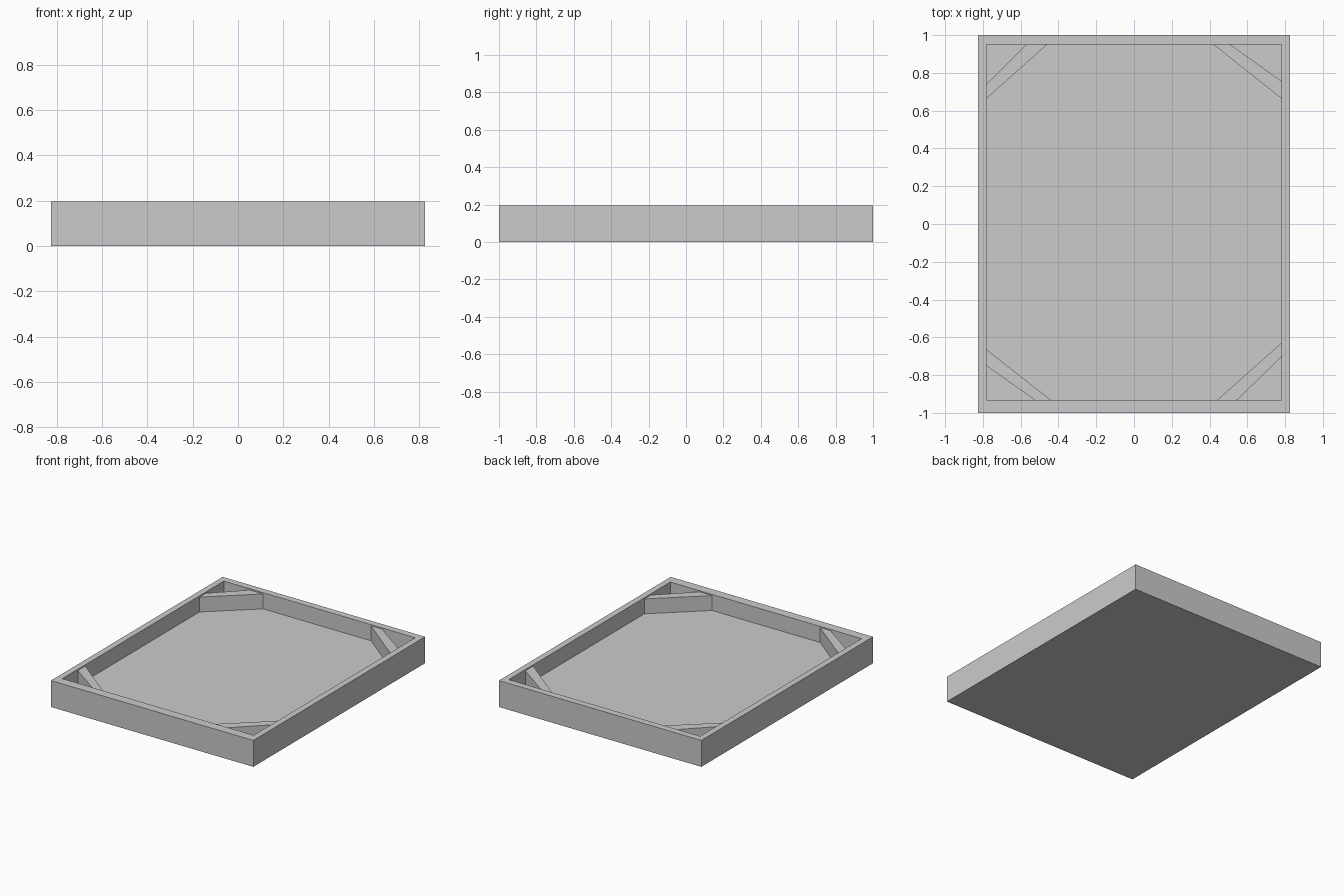
import bpy, bmesh

if "Cube" in bpy.data.objects:
    bpy.data.objects.remove(bpy.data.objects["Cube"])

HEIGHT, FLOOR, BRACE_TOP = 0.195, 0.076, 0.186
X_IN, Y_FRONT, Y_BACK = 0.78, -0.932, 0.95


def finish(name, bm):
    bmesh.ops.recalc_face_normals(bm, faces=bm.faces)
    mesh = bpy.data.meshes.new(name)
    bm.to_mesh(mesh)
    bm.free()
    obj = bpy.data.objects.new(name, mesh)
    bpy.context.collection.objects.link(obj)
    return obj


def rect(x, y0, y1):
    return [(-x, y0), (x, y0), (x, y1), (-x, y1)]


def loft(name, rings):
    """Skin a stack of (outline, height) rings and cap both ends."""
    bm = bmesh.new()
    loops = [[bm.verts.new((x, y, z)) for x, y in pts] for pts, z in rings]
    for a, b in zip(loops, loops[1:]):
        n = len(a)
        for i in range(n):
            j = (i + 1) % n
            bm.faces.new((a[i], a[j], b[j], b[i]))
    bm.faces.new(loops[0])
    bm.faces.new(loops[-1])
    return finish(name, bm)


# Tray: outside wall, flat rim, inside wall and raised floor
outer = rect(0.825, -1.0, 1.0)
inner = rect(X_IN, Y_FRONT, Y_BACK)
loft("tray", [(outer, 0), (outer, HEIGHT), (inner, HEIGHT), (inner, FLOOR)])

# Diagonal corner braces, each slightly different:
# x of the inner and outer ends on the short wall, y of both on the long wall
braces = {
    "brace_back_left": (-X_IN, Y_BACK, -0.46, -0.57, 0.665, 0.74),
    "brace_back_right": (X_IN, Y_BACK, 0.42, 0.51, 0.665, 0.757),
    "brace_front_left": (-X_IN, Y_FRONT, -0.44, -0.525, -0.665, -0.752),
    "brace_front_right": (X_IN, Y_FRONT, 0.44, 0.545, -0.63, -0.705),
}
for name, (wx, wy, x_in, x_out, y_in, y_out) in braces.items():
    outline = [(wx, y_in), (x_in, wy), (x_out, wy), (wx, y_out)]
    loft(name, [(outline, FLOOR), (outline, BRACE_TOP)])
